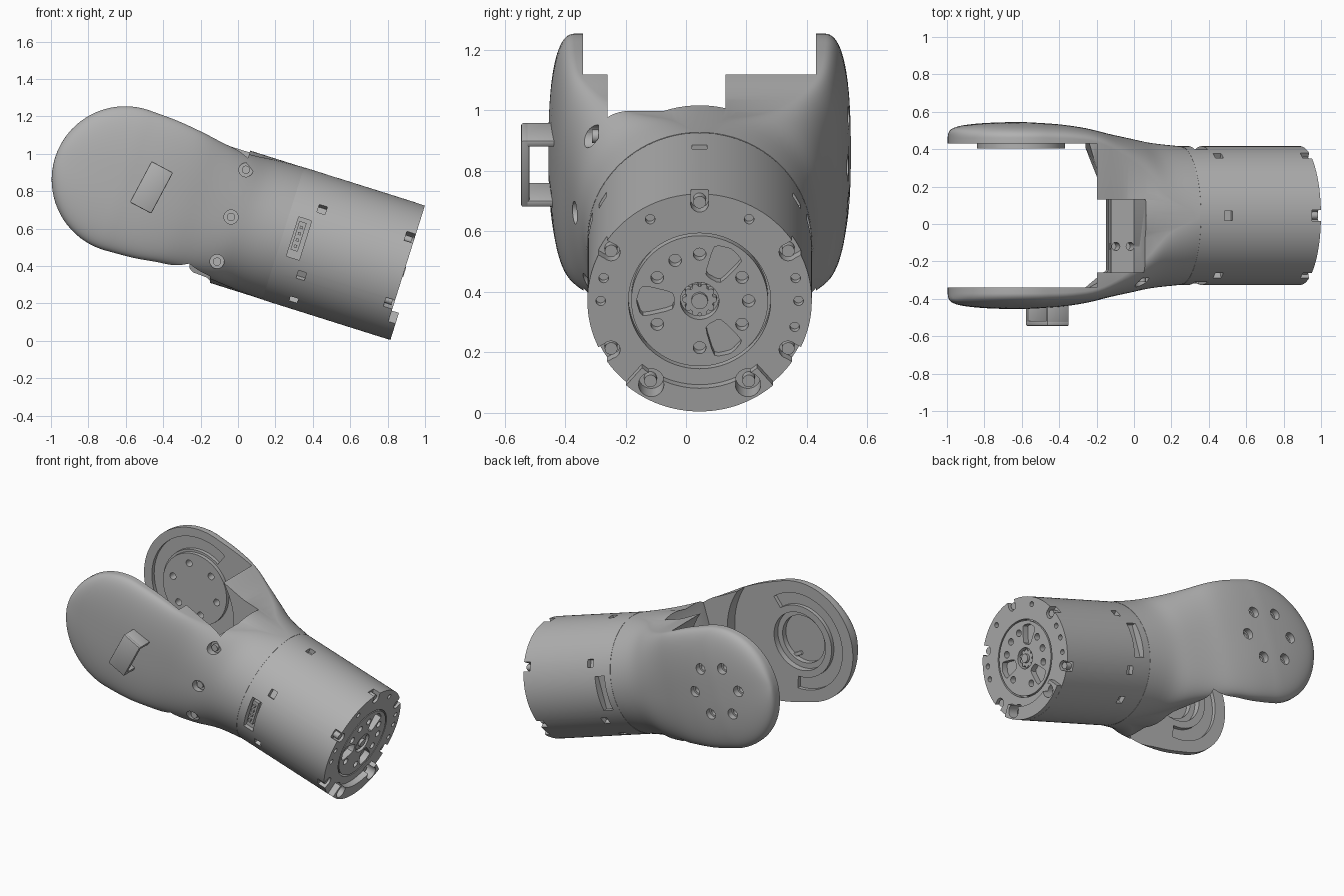
import bpy, bmesh
from math import sin, cos, pi, radians, sqrt
from mathutils import Matrix, Vector

cube = bpy.data.objects.get("Cube")
if cube:
    bpy.data.objects.remove(cube)

grey = bpy.data.materials.new("machined_grey")
grey.use_nodes = True
COLOUR = (0.44, 0.44, 0.44, 1)
grey.diffuse_color = COLOUR
for node in grey.node_tree.nodes:
    if node.type == 'BSDF_PRINCIPLED':
        node.inputs["Base Color"].default_value = COLOUR

# Arm frame: X runs along the tilted barrel axis, origin at the end face
ARM = Matrix.Translation((0.888, 0.045, 0.37)) @ Matrix.Rotation(radians(17.5), 4, 'Y')
AX = Matrix(((0, 0, 1), (1, 0, 0), (0, 1, 0))).to_4x4()   # extrude along X
AY = Matrix(((0, 1, 0), (0, 0, 1), (1, 0, 0))).to_4x4()   # extrude along Y
R, SEAM = 0.371, -0.672
PX, PZ = -1.57, 0.02     # pivot of the fork
parts = []


def skin(bm, rings):
    vs = [[bm.verts.new(p) for p in ring] for ring in rings]
    n = len(vs[0])
    for a, b in zip(vs, vs[1:]):
        for i in range(n):
            bm.faces.new((a[i], a[(i + 1) % n], b[(i + 1) % n], b[i]))
    bm.faces.new(vs[0][::-1])
    bm.faces.new(vs[-1])


def prism(bm, pts, w0, w1, frame):
    skin(bm, [[frame @ Vector((u, v, w)) for u, v in pts] for w in (w0, w1)])


def circle(r, u=0, v=0, n=24):
    return [(u + r * cos(2 * pi * i / n), v + r * sin(2 * pi * i / n)) for i in range(n)]


def polar(r, deg):
    return r * cos(radians(deg)), r * sin(radians(deg))


def sector(r0, r1, a0, a1, u=0, v=0, n=32):
    angs = [a0 + (a1 - a0) * i / n for i in range(n + 1)]
    pts = [polar(r1, a) for a in angs] + [polar(r0, a) for a in reversed(angs)]
    return [(u + p, v + q) for p, q in pts]


def box(bm, lo, hi, turn=0):
    lo, hi = Vector(lo), Vector(hi)
    m = Matrix.Rotation(radians(turn), 4, 'X') @ Matrix.Translation((lo + hi) / 2) \
        @ Matrix.Diagonal((hi - lo).to_4d())
    m[3][3] = 1
    bmesh.ops.create_cube(bm, size=1, matrix=m)


def make(bm, name):
    bmesh.ops.recalc_face_normals(bm, faces=bm.faces)
    me = bpy.data.meshes.new(name)
    bm.to_mesh(me)
    bm.free()
    me.materials.append(grey)
    ob = bpy.data.objects.new(name, me)
    bpy.context.collection.objects.link(ob)
    return ob


def combine(ob, bm, operation='DIFFERENCE'):
    tool = make(bm, "tool")
    tool.hide_render = True
    mod = ob.modifiers.new("cut", 'BOOLEAN')
    mod.operation, mod.object, mod.solver, mod.use_self = operation, tool, 'EXACT', True
    dg = bpy.context.evaluated_depsgraph_get()
    me = bpy.data.meshes.new_from_object(ob.evaluated_get(dg))
    ob.modifiers.clear()
    ob.data = me
    bpy.data.objects.remove(tool)


def finish(ob, matrix=ARM):
    ob.data.transform(matrix)
    parts.append(ob)


# Motor housing barrel with lip under the end face
bm = bmesh.new()
prism(bm, circle(R, n=128), SEAM, 0, AX)
housing = make(bm, "motor_housing")
bm = bmesh.new()
prism(bm, sector(0.29, R - 0.0005, 229, 311), -0.02, 0.04, AX)
combine(housing, bm, 'UNION')

screws = bmesh.new()
bm = bmesh.new()
for a in (30, 90, 150, 210, 330):                    # open rim notches
    box(bm, (-0.05, 0.338, -0.029), (0.1, 0.5, 0.029), a)
    prism(bm, circle(0.03, *polar(0.338, a)), -0.05, 0.1, AX)
    prism(screws, circle(0.021, *polar(0.338, a)), -0.06, -0.012, AX)
for a in (240, 300):                                 # closed sockets in the lip
    prism(bm, circle(0.042, *polar(0.32, a)), -0.05, 0.1, AX)
    prism(screws, circle(0.021, *polar(0.325, a)), -0.06, -0.012, AX)
for a in (30, 90, 150, 210, 240, 300, 330):          # slots round the barrel
    box(bm, (-0.54, 0.34, -0.025), (-0.495, 0.5, 0.025), a)
for a in (0, 180):                                   # side ports
    box(bm, (-0.625, 0.325, -0.11), (-0.553, 0.5, 0.11), a)
for a in (-16, 0, 14, 60, 120, 166, 180):            # small face holes
    prism(bm, circle(0.016, *polar(0.327, a)), -0.03, 0.1, AX)
prism(bm, circle(0.235, n=96), -0.04, 0.1, AX)
combine(housing, bm)
finish(housing)
finish(make(screws, "rim_screws"))

# Connector in the front port
bm = bmesh.new()
box(bm, (-0.615, 0.31, -0.09), (-0.575, 0.35, 0.07), 180)
for i in range(4):
    z = -0.06 + 0.035 * i
    box(bm, (-0.603, 0.34, z - 0.008), (-0.587, 0.362, z + 0.008), 180)
finish(make(bm, "port_connector"))

# Output disc with bolt circle and three pockets
bm = bmesh.new()
prism(bm, circle(0.226, n=96), -0.1, 0, AX)
disc = make(bm, "output_disc")
bm = bmesh.new()
for a in (-90, -30, 0, 30, 90, 120, 150, 210):
    prism(bm, circle(0.021, *polar(0.162, a)), -0.04, 0.1, AX)
for a in (60, 180, 300):
    pts = [polar(0.09, a - 19), polar(0.2, a - 16), polar(0.21, a), polar(0.2, a + 16), polar(0.09, a + 19)]
    soft = []
    for i, p in enumerate(pts):                      # round every corner
        p, q, s = Vector(p), Vector(pts[i - 1]), Vector(pts[(i + 1) % len(pts)])
        soft += [p.lerp(q, 0.25), p.lerp((q + s) / 2, 0.1), p.lerp(s, 0.25)]
    prism(bm, soft, -0.06, 0.1, AX)
prism(bm, circle(0.064, n=40), -0.05, 0.1, AX)
combine(disc, bm)
finish(disc)

# Splined hub
bm = bmesh.new()
prism(bm, circle(0.046, n=32), -0.08, -0.012, AX)
prism(bm, circle(0.027), -0.03, 0.004, AX)
for i in range(10):
    prism(bm, circle(0.011, *polar(0.046, 36 * i), n=12), -0.08, -0.012, AX)
finish(make(bm, "splined_hub"))

# Fork shell: sections swelling from the round barrel into two domed cheeks
# station = x, half width, half height, height offset, flat half width
stations = [Vector(s) for s in (
    (SEAM - 0.006, R, R, 0, 0), (-0.84, 0.388, 0.362, 0, 0.08), (-0.97, 0.413, 0.35, 0, 0.22),
    (-1.11, 0.44, 0.352, 0.01, 0.32), (-1.25, 0.47, 0.366, PZ, 0.385),
    (-1.4, 0.49, 0.385, PZ, 0.405), (PX, 0.5, 0.393, PZ, 0.41))]
sections = []
for i in range(len(stations) - 1):
    p1, p2 = stations[i], stations[i + 1]
    p0 = stations[max(i - 1, 0)]
    p3 = stations[min(i + 2, len(stations) - 1)]
    for k in range(4):
        t = k / 4
        sections.append(p1 + (p2 - p0) * (t / 2) + (p0 * 2 - p1 * 5 + p2 * 4 - p3) * (t * t / 2)
                        + (p1 * 3 - p0 - p2 * 3 + p3) * (t ** 3 / 2))
for i in range(19):
    f = radians(88.5) * i / 18
    sections.append((PX - 0.393 * sin(f), 0.42 + 0.08 * sqrt(cos(f)), 0.393 * cos(f), PZ, 0.41))


def section_ring(x, w, h, zc, a, n=96):
    power, ring = 1 - 0.2 * a / 0.41, []
    a = max(a, 0)
    for k in range(n):
        t = 2 * pi * (k + 0.5) / n
        c, s = cos(t), sin(t)
        y = a + (w - a) * abs(c) ** power
        z = h * abs(s) ** power
        ring.append((x, y if c > 0 else -y, zc + (z if s > 0 else -z)))
    return ring


bm = bmesh.new()
skin(bm, [section_ring(*s) for s in sections])
fork = make(bm, "fork_body")

# Round neck core
bm = bmesh.new()
prism(bm, circle(0.3695, n=96), -1.3, -0.63, AX)
combine(fork, bm, 'UNION')

# Gap between the cheeks, relieved below, and the notch in the neck
bm = bmesh.new()
prism(bm, circle(0.48, PZ, PX, 96), -0.385, 0.385, AY)
wide = [(-1.7, 0.05), (-1.09, 0.05), (-0.975, -0.36), (-0.95, -0.45), (-1.7, -0.45)]
tight = [(-1.7, 0.05), (-1.16, 0.05), (-1.1, -0.36), (-1.07, -0.45), (-1.7, -0.45)]
skin(bm, [[(x, y, z) for x, z in outline] for y, outline in
          ((-0.3845, tight), (-0.29, wide), (0.085, wide), (0.3845, tight))])
box(bm, (-1.3, -0.305, 0.15), (-0.979, 0.086, 0.6))
for x in (-1.08, -1.0):
    prism(bm, circle(0.022, x, -0.165), 0.08, 0.25, Matrix.Identity(4))
combine(fork, bm)

# Bolt holes, inner recesses and neck screw holes
bm = bmesh.new()
screws = bmesh.new()
bolts = [(PZ + p, PX + q) for p, q in (polar(0.168, 60 * i + 28) for i in range(6))]
for at in bolts:
    prism(bm, circle(0.022, *at), 0.3, 0.6, AY)
    prism(bm, circle(0.034, *at), 0.455, 0.6, AY)
prism(bm, sector(0.25, 0.335, 20, -200, PZ, PX, 48), 0.3, 0.41, AY)
prism(bm, sector(0.235, 0.315, 20, -200, PZ, PX, 48), -0.41, -0.3, AY)
prism(bm, circle(0.19, PZ, PX, 64), -0.425, -0.3, AY)
prism(bm, circle(0.155, PZ, PX, 64), -0.46, -0.3, AY)
for z, y in ((0.265, -0.335), (0, -0.375), (-0.25, -0.33)):
    prism(bm, circle(0.038, z, -0.97), -0.6, y, AY)
    prism(screws, circle(0.022, z, -0.97), y - 0.02, y + 0.01, AY)
combine(fork, bm)
finish(fork)
finish(make(screws, "neck_screws"))

# Raised bearing disc on the inside of the rear cheek
bm = bmesh.new()
prism(bm, circle(0.235, PZ, PX, 96), 0.36, 0.39, AY)
pivot = make(bm, "pivot_disc")
bm = bmesh.new()
for at in bolts:
    prism(bm, circle(0.022, *at), 0.3, 0.5, AY)
combine(pivot, bm)
finish(pivot)

# Cable guide on the front cheek
bm = bmesh.new()
box(bm, (-0.065, -0.545, -0.124), (0.065, -0.518, 0.124))
for lo, hi in ((-0.124, -0.1), (0.1, 0.124)):
    box(bm, (-0.065, -0.53, lo), (0.065, -0.4, hi))
bmesh.ops.bevel(bm, geom=bm.edges[:], offset=0.006, segments=2, affect='EDGES', profile=0.5)
finish(make(bm, "cable_guide"),
       Matrix.Translation((-0.463, 0, 0.82)) @ Matrix.Rotation(radians(28), 4, 'Y'))

for ob in bpy.context.selected_objects:
    ob.select_set(False)
for ob in parts:
    ob.select_set(True)
bpy.context.view_layer.objects.active = parts[0]
bpy.ops.object.shade_smooth_by_angle(angle=radians(35))
